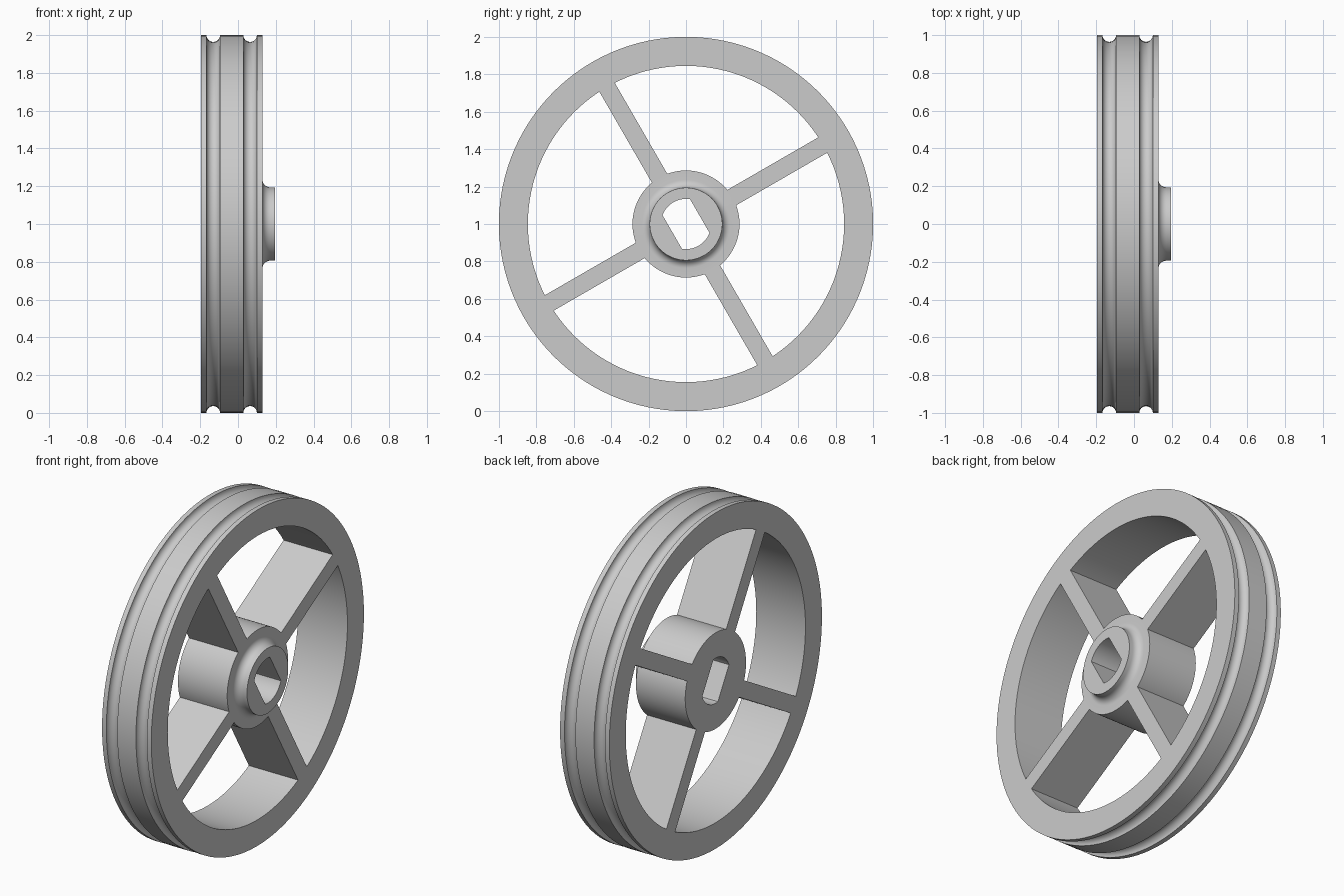
import bpy, bmesh, math
from mathutils import Matrix

if "Cube" in bpy.data.objects:
    bpy.data.objects.remove(bpy.data.objects["Cube"], do_unlink=True)

SEGMENTS = 120
BACK, FACE, BOSS = -0.195, 0.129, 0.195      # positions along the axle (x)
RIM_R, RIM_IN, HUB_R, BOSS_R = 1.0, 0.845, 0.286, 0.194
BORE_R, FLAT = 0.134, 0.085                  # bore radius, half width across flats
TILT = math.radians(30)

grey = bpy.data.materials.new("light grey")
grey.use_nodes = True
grey.diffuse_color = (0.6, 0.6, 0.6, 1)
grey.node_tree.nodes["Principled BSDF"].inputs["Base Color"].default_value = (0.6, 0.6, 0.6, 1)


def finish(name, bm):
    bmesh.ops.recalc_face_normals(bm, faces=bm.faces)
    mesh = bpy.data.meshes.new(name)
    bm.to_mesh(mesh)
    bm.free()
    mesh.materials.append(grey)
    obj = bpy.data.objects.new(name, mesh)
    bpy.context.collection.objects.link(obj)
    bpy.ops.object.select_all(action="DESELECT")
    obj.select_set(True)
    bpy.context.view_layer.objects.active = obj
    bpy.ops.object.shade_smooth_by_angle(angle=TILT)
    return obj


def revolve(name, profile):
    """Sweep a closed (x, radius) profile round the axle; a radius may depend on the angle."""
    bm = bmesh.new()
    rings = []
    for i in range(SEGMENTS):
        a = math.tau * i / SEGMENTS
        ring = []
        for x, radius in profile:
            r = radius(a) if callable(radius) else radius
            ring.append(bm.verts.new((x, r * math.cos(a), 1 + r * math.sin(a))))
        rings.append(ring)
    n = len(profile)
    for i, ring in enumerate(rings):
        after = rings[(i + 1) % SEGMENTS]
        for j in range(n):
            k = (j + 1) % n
            bm.faces.new((ring[j], ring[k], after[k], after[j]))
    return finish(name, bm)


def arc(cx, cr, radius, start, end, steps=12):
    angles = [math.radians(start + (end - start) * i / steps) for i in range(steps + 1)]
    return [(cx + radius * math.cos(a), cr + radius * math.sin(a)) for a in angles]


def bore(a):
    """Round bore with two parallel flats."""
    return min(BORE_R, FLAT / max(abs(math.cos(a - TILT)), 0.01))


# Rim with two half-round grooves
grooves = [p for x in (-0.131, 0.064) for p in arc(x, RIM_R, 0.036, 180, 360)]
revolve("rim", [(BACK, RIM_IN), (BACK, RIM_R)] + grooves + [(FACE, RIM_R), (FACE, RIM_IN)])

# Hub with a filleted boss and a double-flat bore
fillet = arc(FACE + 0.042, BOSS_R + 0.042, 0.042, 180, 270, 8)
revolve("hub", [(BACK, bore), (BACK, HUB_R), (FACE, HUB_R)] + fillet
        + [(BOSS, BOSS_R), (BOSS, bore)])

# Four full-depth spokes, ends just sunk into hub and rim
start, end = HUB_R - 0.006, RIM_IN + 0.002
for i in range(4):
    bm = bmesh.new()
    bmesh.ops.create_cube(bm, size=1, matrix=(
        Matrix.Translation((0, 0, 1))
        @ Matrix.Rotation(TILT + i * math.pi / 2, 4, "X")
        @ Matrix.Translation(((BACK + FACE) / 2, (start + end) / 2, 0))
        @ Matrix.Diagonal((FACE - BACK, end - start, 0.095, 1))))
    finish(f"spoke_{i + 1}", bm)
